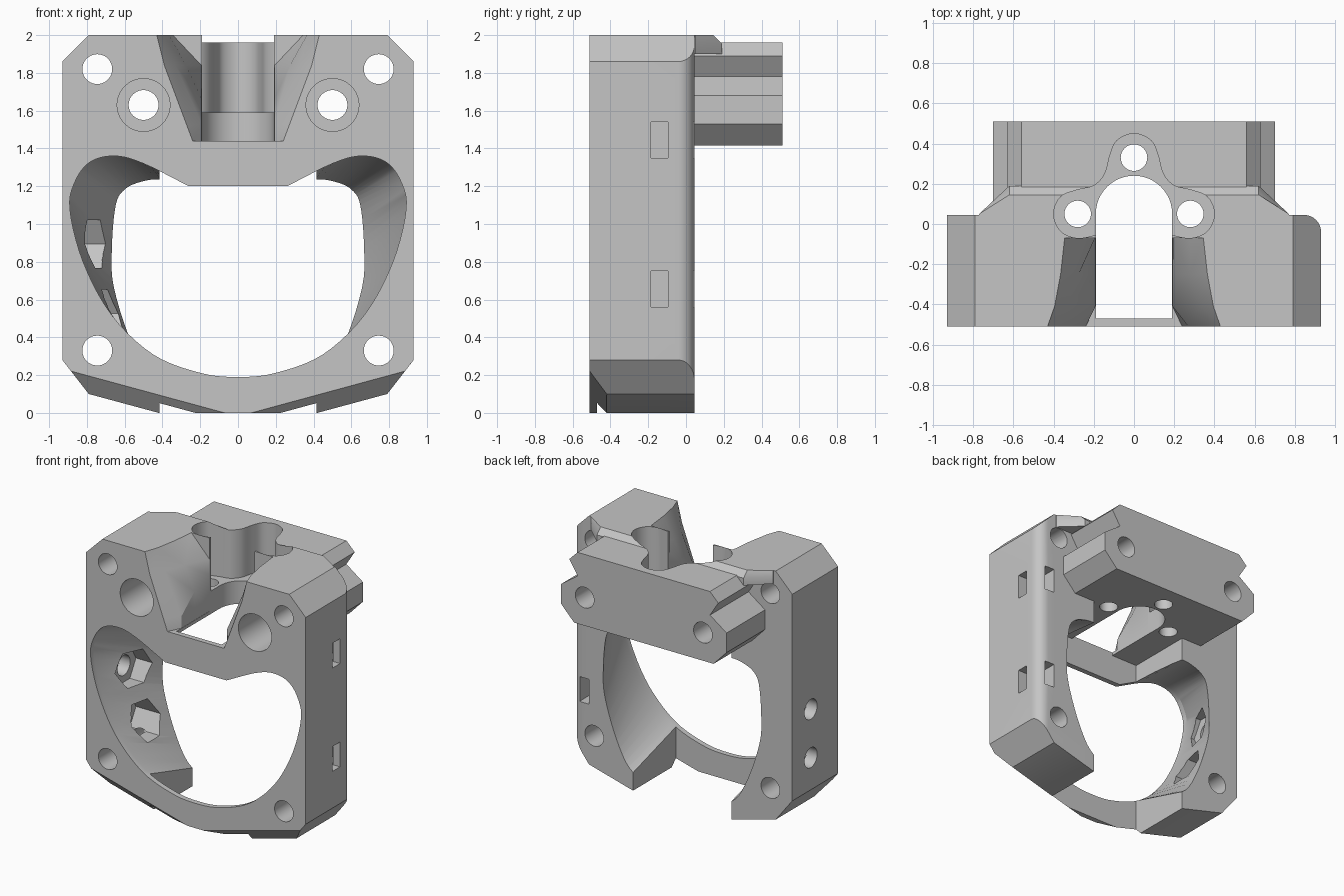
import bpy, bmesh, math
from mathutils import Vector

cube = bpy.data.objects.get("Cube")
if cube:
    bpy.data.objects.remove(cube, do_unlink=True)

grey = bpy.data.materials.new("plain grey")
grey.use_nodes = True
colour = (0.56, 0.56, 0.56, 1)
grey.diffuse_color = colour
grey.node_tree.nodes["Principled BSDF"].inputs["Base Color"].default_value = colour


def finish(bm, name):
    bmesh.ops.recalc_face_normals(bm, faces=bm.faces)
    mesh = bpy.data.meshes.new(name)
    bm.to_mesh(mesh)
    bm.free()
    mesh.materials.append(grey)
    ob = bpy.data.objects.new(name, mesh)
    bpy.context.collection.objects.link(ob)
    return ob


def loft_mesh(rings):
    """Closed solid through rings of matching points."""
    bm = bmesh.new()
    rows = [[bm.verts.new(p) for p in ring] for ring in rings]
    n = len(rows[0])
    for a, b in zip(rows, rows[1:]):
        for i in range(n):
            j = (i + 1) % n
            bm.faces.new((a[i], a[j], b[j], b[i]))
    bm.faces.new(rows[0][::-1])
    bm.faces.new(rows[-1])
    return bm


def along_y(sections):
    """sections: list of (y, xz outline)."""
    return loft_mesh([[(x, y, z) for x, z in pts] for y, pts in sections])


def along_z(pts, z0, z1):
    return loft_mesh([[(x, y, z) for x, y in pts] for z in (z0, z1)])


def mirrored(half):
    """Closed outline from its +x half."""
    return half + [(-x, z) for x, z in reversed(half) if abs(x) > 1e-6]


def box(x0, x1, y0, y1, z0, z1):
    return along_z([(x0, y0), (x1, y0), (x1, y1), (x0, y1)], z0, z1)


def rod(axis, c, r, a, b, n=40):
    pts = [(c[0] + r * math.cos(math.tau * i / n),
            c[1] + r * math.sin(math.tau * i / n)) for i in range(n)]
    if axis == "x":
        return loft_mesh([[(t, p, q) for p, q in pts] for t in (a, b)])
    if axis == "y":
        return along_y([(a, pts), (b, pts)])
    return along_z(pts, a, b)


def smooth_path(pts, steps=5):
    """Catmull-Rom curve through the points."""
    vs = [Vector(p) for p in pts]
    vs = [Vector((-vs[1].x, vs[1].y))] + vs + [vs[-1] * 2 - vs[-2]]
    out = []
    for p0, p1, p2, p3 in zip(vs, vs[1:], vs[2:], vs[3:]):
        for k in range(steps):
            t = k / steps
            out.append(tuple(0.5 * (2 * p1 + (p2 - p0) * t
                       + (2 * p0 - 5 * p1 + 4 * p2 - p3) * t ** 2
                       + (3 * p1 - p0 - 3 * p2 + p3) * t ** 3)))
    return out + [tuple(pts[-1])]


def combine(target, bm, operation="DIFFERENCE"):
    tool = finish(bm, "cutter")
    tool.hide_render = True
    mod = target.modifiers.new("join", "BOOLEAN")
    mod.operation, mod.solver, mod.object = operation, "EXACT", tool
    bpy.context.view_layer.objects.active = target
    bpy.ops.object.modifier_apply(modifier=mod.name)
    bpy.data.objects.remove(tool, do_unlink=True)


# Main block with chamfered corners, one rounded back edge and sloped lower front
outline = mirrored([(0.42, 0), (0.79, 0.1), (0.93, 0.28), (0.93, 1.86), (0.79, 2)])
bm = along_y([(-0.51, outline), (0.045, outline)])
edge = [e for e in bm.edges if all(v.co.x > 0.92 and v.co.y > 0 for v in e.verts)]
bmesh.ops.bevel(bm, geom=edge, offset=0.085, segments=8, profile=0.5, affect="EDGES")
for s in (1, -1):
    normal = Vector((0.81 * s, 0, 0.22)).cross(Vector((0.35 * s, 0.09, 0)))
    if normal.z > 0:
        normal.negate()
    cut = bmesh.ops.bisect_plane(bm, geom=bm.verts[:] + bm.edges[:] + bm.faces[:],
                                 plane_co=(0.07 * s, -0.51, 0), plane_no=normal,
                                 clear_outer=True)
    rim = [g for g in cut["geom_cut"] if isinstance(g, bmesh.types.BMEdge)]
    bmesh.ops.contextual_create(bm, geom=rim)
body = finish(bm, "carriage_body")

# Rear mounting bar with notched ends, and the shoulder joining it to the block
bar = mirrored([(0.59, 1.415), (0.70, 1.53), (0.70, 1.68), (0.56, 1.78),
                (0.63, 1.89), (0.56, 1.96)])
combine(body, along_y([(0, bar), (0.51, bar)]), "UNION")
low = [(0.77, 0), (0.77, 0.05), (0.62, 0.19), (-0.62, 0.19), (-0.77, 0.05), (-0.77, 0)]
high = [(x, min(y, 0.145)) for x, y in low]
shoulder = loft_mesh([[(x, y, z) for x, y in ring]
                      for ring, z in ((low, 1.9), (low, 1.955), (high, 2))])
combine(body, shoulder, "UNION")

# Large duct, wide at the front and narrower at the back
front = smooth_path([(0, .19), (.2, .212), (.45, .31), (.67, .52), (.82, .8), (.89, 1.08),
                     (.86, 1.23), (.78, 1.33), (.65, 1.36), (.5, 1.32), (.26, 1.2)])
back = smooth_path([(0, .1), (.2, .1), (.42, .14), (.55, .34), (.655, .66), (.665, .88),
                    (.645, 1.1), (.6, 1.18), (.52, 1.22), (.41, 1.235), (.26, 1.2)])
front, back = mirrored(front), mirrored(back)
combine(body, along_y([(-0.53, front), (-0.47, front), (0.05, back), (0.08, back)]))

# Open middle behind the thin front rim
combine(body, box(-0.415, 0.415, -0.47, 0.07, -0.1, 1.415))

# Flared notch in the upper front, its lower walls closing in to the slot
flare = [(-0.53, .24, 1.52, .27, .39, .43), (-0.51, .24, 1.52, .27, .39, .43),
         (-0.41, .192, 1.53, .192, .33, .395), (-0.25, .192, 1.66, .192, .275, .365),
         (-0.07, .192, 1.72, .192, .194, .345)]
combine(body, along_y([(y, mirrored([(a, 1.44), (b, zb), (c, 1.84), (d, 2), (d, 2.1)]))
                       for y, a, zb, b, c, d in flare]))

# U-shaped vertical slot
arc = [(0.19 * math.cos(math.pi * i / 24), 0.05 + 0.19 * math.sin(math.pi * i / 24))
       for i in range(25)]
combine(body, along_z([(0.19, -0.47)] + arc + [(-0.19, -0.47)], 1.3, 2.1))

# Three-lobed pocket with flowing walls and a screw hole in each lobe
lobes = smooth_path([(0, .45), (.085, .415), (.12, .34), (.145, .25), (.2, .19), (.28, .17),
                     (.365, .135), (.4, .05), (.365, -.035), (.28, -.07), (.17, -.05)])
combine(body, along_z(mirrored(lobes), 1.59, 2.12))
for centre in ((-0.28, 0.05), (0.28, 0.05), (0, 0.33)):
    combine(body, rod("z", centre, 0.066, 1.3, 1.7))

# Corner bolt holes and counterbored bar bolts
for s in (1, -1):
    for z in (0.33, 1.82):
        combine(body, rod("y", (0.745 * s, z), 0.079, -0.6, 0.06))
    combine(body, rod("y", (0.5 * s, 1.63), 0.079, -0.6, 0.6))
    combine(body, rod("y", (0.5 * s, 1.63), 0.14, -0.6, -0.1))

# Strap slots around the rounded edge
for z in (0.56, 1.35):
    combine(body, box(0.79, 1, -0.185, -0.095, z, z + 0.19))
    combine(body, box(0.79, 0.87, -0.185, 0.1, z, z + 0.19))

# Side screw holes with hexagonal nut pockets on the duct wall
for z in (0.525, 0.895):
    combine(body, rod("x", (-0.18, z), 0.076, -1, -0.6))
    combine(body, rod("x", (-0.18, z), 0.147, -0.84, -0.5, 6))

bpy.ops.object.select_all(action="DESELECT")
body.select_set(True)
bpy.context.view_layer.objects.active = body
bpy.ops.object.shade_smooth_by_angle(angle=math.radians(25))
